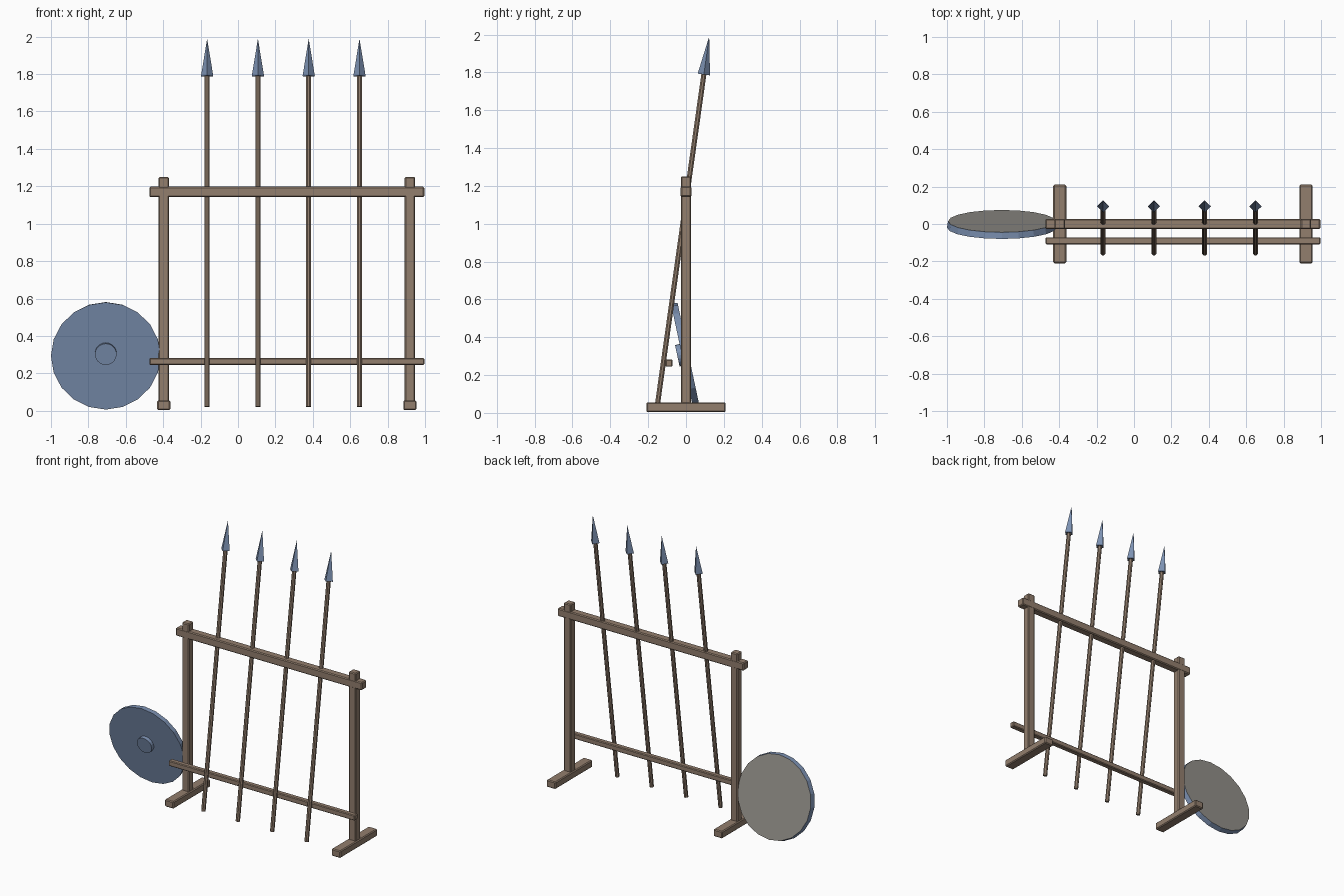
import bpy, bmesh, math
from mathutils import Matrix, Vector

if "Cube" in bpy.data.objects:
    bpy.data.objects.remove(bpy.data.objects["Cube"])


def material(name, rgb):
    m = bpy.data.materials.new(name)
    m.diffuse_color = (*rgb, 1)
    m.use_nodes = True
    m.node_tree.nodes["Principled BSDF"].inputs["Base Color"].default_value = m.diffuse_color
    return m


WOOD = material("brown_wood", (0.29, 0.21, 0.155))
STEEL = material("blue_steel", (0.20, 0.28, 0.44))
GREY = material("grey_backing", (0.30, 0.285, 0.26))


def finish(name, bm, mats, matrix=Matrix()):
    bm.transform(matrix)
    bmesh.ops.recalc_face_normals(bm, faces=bm.faces)
    me = bpy.data.meshes.new(name)
    bm.to_mesh(me)
    bm.free()
    for m in mats:
        me.materials.append(m)
    ob = bpy.data.objects.new(name, me)
    bpy.context.collection.objects.link(ob)
    return ob


def beam(name, lo, hi, bevel=0.006):
    """Chamfered timber between two corners."""
    lo, hi = Vector(lo), Vector(hi)
    bm = bmesh.new()
    bmesh.ops.create_cube(bm, size=1)
    place = Matrix.Translation((lo + hi) / 2) @ Matrix.Diagonal((*(hi - lo), 1))
    ob = finish(name, bm, [WOOD], place)
    mod = ob.modifiers.new("chamfer", 'BEVEL')
    mod.width = bevel
    mod.segments = 1
    return ob


def cone(name, sides, r1, r2, depth, matrix, mats):
    """Capped cone from local z = 0 up to depth."""
    bm = bmesh.new()
    bmesh.ops.create_cone(bm, cap_ends=True, segments=sides,
                          radius1=r1, radius2=r2, depth=depth)
    bmesh.ops.translate(bm, verts=bm.verts, vec=(0, 0, depth / 2))
    if len(mats) > 1:  # the far cap takes the second colour
        for f in bm.faces:
            if f.calc_center_median().z > depth * 0.99:
                f.material_index = 1
    return finish(name, bm, mats, matrix)


# Stand: a post on a foot at each end
for side, x in (("left", -0.397), ("right", 0.919)):
    beam(side + "_foot", (x - 0.035, -0.21, 0.004), (x + 0.035, 0.21, 0.055))
    beam(side + "_post", (x - 0.028, -0.027, 0.03), (x + 0.028, 0.027, 1.25))

# Rails
beam("top_rail", (-0.473, -0.028, 1.142), (0.996, 0.028, 1.198))
beam("lower_rail", (-0.473, -0.109, 0.244), (0.996, -0.071, 0.282), 0.005)

# Leaning spears, lined up along the rack
lean = Matrix.Rotation(math.radians(-8), 4, 'X')
for i in range(4):
    base = Matrix.Translation((-0.165 + 0.2715 * i, -0.154, 0.022)) @ lean
    cone(f"spear_shaft_{i + 1}", 8, 0.0145, 0.0145, 1.80,
         base @ Matrix.Rotation(math.pi / 8, 4, 'Z'), [WOOD])
    cone(f"spear_head_{i + 1}", 4, 0.033, 0.0, 0.203,
         base @ Matrix.Translation((0, 0, 1.784)), [STEEL])

# Round shield, tilted with its grey back facing up and to the rear
tilt = Matrix.Rotation(math.radians(-78), 4, 'X')
cone("shield", 20, 0.293, 0.287, 0.035,
     Matrix.Translation((-0.707, -0.019, 0.293)) @ tilt, [STEEL, GREY])
cone("shield_boss", 20, 0.058, 0.058, 0.035,
     Matrix.Translation((-0.707, -0.046, 0.302)) @ tilt, [STEEL])
